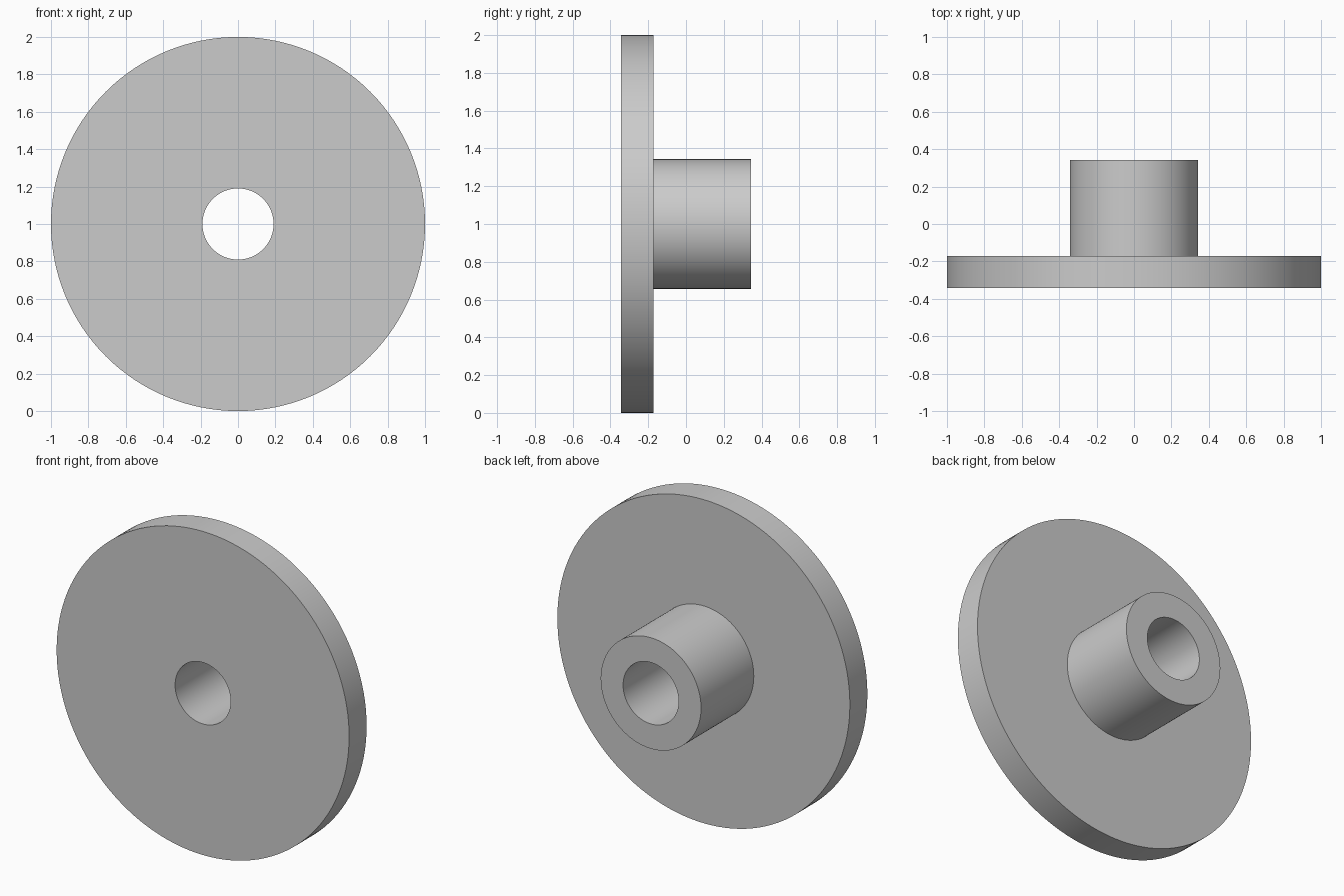
import bpy, bmesh, math
from mathutils import Matrix, Vector

cube = bpy.data.objects.get("Cube")
if cube:
    bpy.data.objects.remove(cube, do_unlink=True)

SEGMENTS = 128
DISC_R, HUB_R, BORE_R = 1.0, 0.343, 0.19
FRONT, STEP, BACK = -0.343, -0.172, 0.343

# Plain grey metal
grey = bpy.data.materials.new("grey_metal")
grey.use_nodes = True
colour = (0.6, 0.6, 0.6, 1)
grey.diffuse_color = colour
grey.node_tree.nodes["Principled BSDF"].inputs["Base Color"].default_value = colour

# Closed cross-section (radius, y): disc, hub and through bore
profile = [(BORE_R, FRONT), (DISC_R, FRONT), (DISC_R, STEP),
           (HUB_R, STEP), (HUB_R, BACK), (BORE_R, BACK)]

# Turn the cross-section around the y axis
bm = bmesh.new()
rings = []
for i in range(SEGMENTS):
    turn = Matrix.Rotation(math.tau * i / SEGMENTS, 3, 'Y')
    rings.append([bm.verts.new(turn @ Vector((r, y, 0))) for r, y in profile])
for i, ring in enumerate(rings):
    following = rings[(i + 1) % SEGMENTS]
    for j in range(len(profile)):
        k = (j + 1) % len(profile)
        bm.faces.new((ring[j], ring[k], following[k], following[j]))
bmesh.ops.recalc_face_normals(bm, faces=bm.faces)

mesh = bpy.data.meshes.new("flanged_hub")
bm.to_mesh(mesh)
bm.free()
mesh.materials.append(grey)
hub = bpy.data.objects.new("flanged_hub", mesh)
hub.location.z = DISC_R
bpy.context.collection.objects.link(hub)

# Smooth round walls, sharp rims
bpy.ops.object.select_all(action='DESELECT')
hub.select_set(True)
bpy.context.view_layer.objects.active = hub
bpy.ops.object.shade_smooth_by_angle(angle=math.radians(30))
